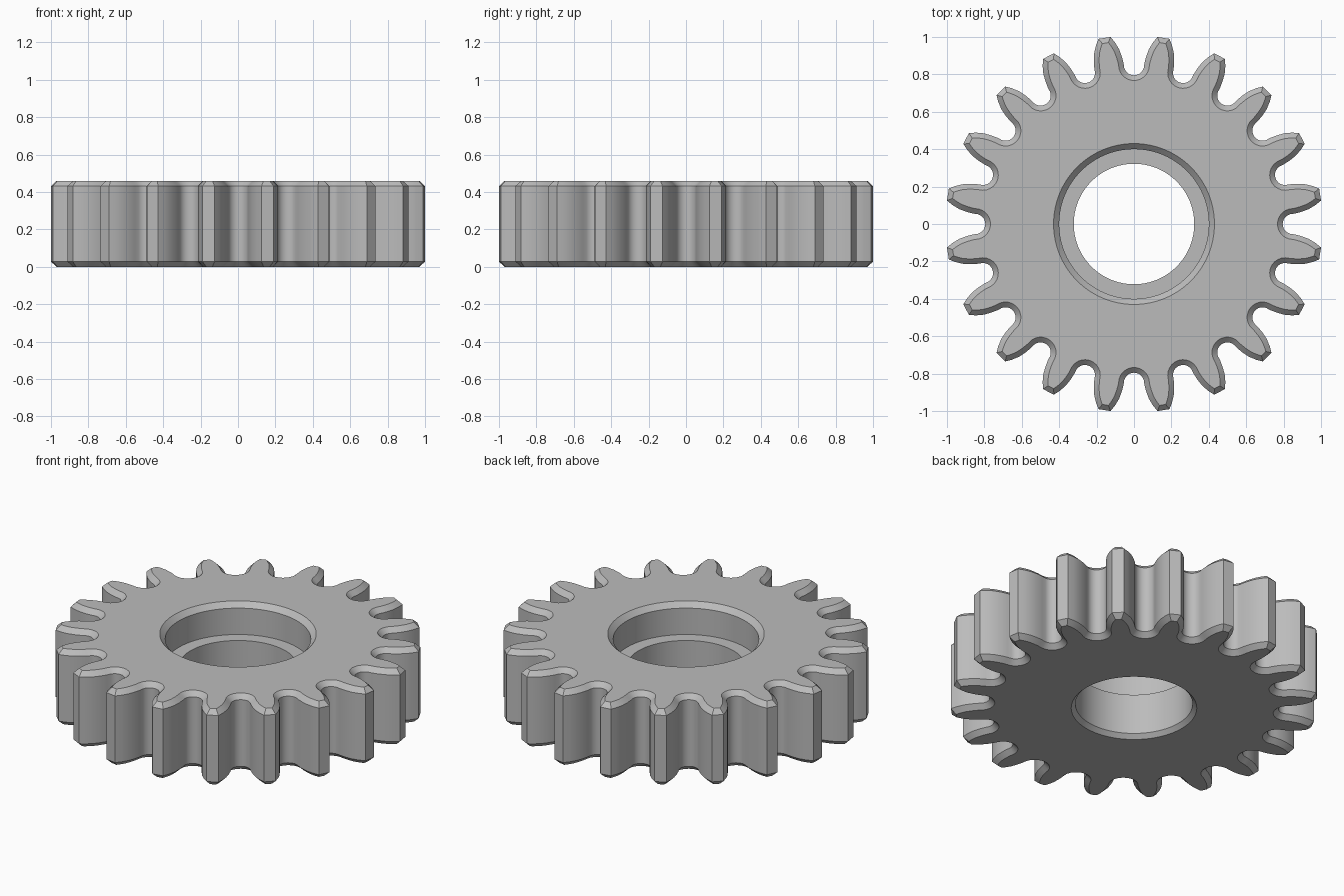
import bpy, bmesh
from math import sin, cos, radians, atan2
from mathutils import Vector, Matrix

if "Cube" in bpy.data.objects:
    bpy.data.objects.remove(bpy.data.objects["Cube"], do_unlink=True)

TEETH, HEIGHT, BEVEL = 20, 0.46, 0.028

# One steel colour
steel = bpy.data.materials.new("plain steel grey")
steel.use_nodes = True
colour = (0.5, 0.5, 0.5, 1)
steel.diffuse_color = colour
steel.node_tree.nodes["Principled BSDF"].inputs["Base Color"].default_value = colour

# Half of a tooth gap: rounded root, then the curved flank up to the tooth tip
root = 0.054
half = [(root * sin(radians(a)), 0.849 - root * cos(radians(a))) for a in range(0, 76, 15)]
half += [(0.056, 0.86), (0.065, 0.895), (0.080, 0.935), (0.101, 0.97), (0.1255, 1.0)]
gap = [Vector((-x, y)) for x, y in reversed(half[1:])] + [Vector(p) for p in half]

# Full outline, counter-clockwise
outline = []
for i in range(TEETH):
    turn = Matrix.Rotation(radians(360 / TEETH * i), 2)
    outline += [turn @ p for p in reversed(gap)]


def inset(points, distance):
    """Mitred inward offset of a closed counter-clockwise outline."""
    result = []
    for i, p in enumerate(points):
        d1 = (p - points[i - 1]).normalized()
        d2 = (points[(i + 1) % len(points)] - p).normalized()
        n1, n2 = Vector((-d1.y, d1.x)), Vector((-d2.y, d2.x))
        result.append(p + (n1 + n2) * distance / (1 + n1.dot(n2)))
    return result


face_edge = inset(outline, BEVEL)
angles = [atan2(p.y, p.x) for p in face_edge]


def circle(radius):
    return [Vector((radius * cos(a), radius * sin(a))) for a in angles]


# Closed chain of rings: toothed outside, top face, counterbore, bore, bottom face
rings = [
    (face_edge, 0), (outline, BEVEL), (outline, HEIGHT - BEVEL), (face_edge, HEIGHT),
    (circle(0.43), HEIGHT), (circle(0.40), HEIGHT - 0.03),
    (circle(0.40), 0.27), (circle(0.322), 0.27),
    (circle(0.322), 0.025), (circle(0.345), 0),
]

bm = bmesh.new()
loops = [[bm.verts.new((p.x, p.y, z)) for p in pts] for pts, z in rings]
count = len(outline)
for k, low in enumerate(loops):
    high = loops[(k + 1) % len(loops)]
    for i in range(count):
        j = (i + 1) % count
        bm.faces.new((low[i], low[j], high[j], high[i]))
bmesh.ops.recalc_face_normals(bm, faces=bm.faces)

mesh = bpy.data.meshes.new("spur_gear")
bm.to_mesh(mesh)
bm.free()
mesh.materials.append(steel)
gear = bpy.data.objects.new("spur_gear", mesh)
bpy.context.collection.objects.link(gear)

# Smooth flanks and bores, crisp chamfers
bpy.ops.object.select_all(action='DESELECT')
gear.select_set(True)
bpy.context.view_layer.objects.active = gear
bpy.ops.object.shade_smooth_by_angle(angle=radians(30))
